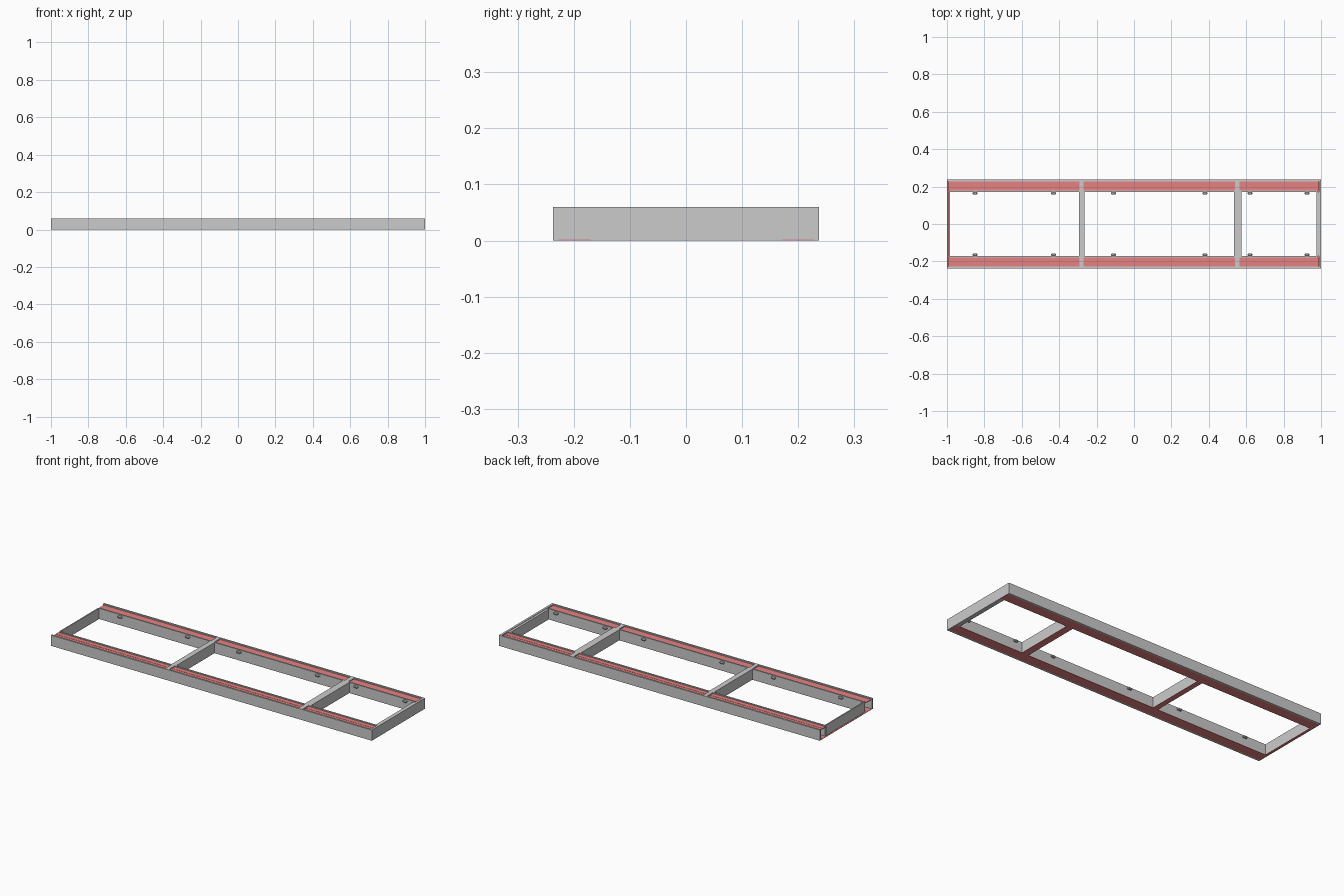
import bpy

if "Cube" in bpy.data.objects:
    bpy.data.objects.remove(bpy.data.objects["Cube"])

red = bpy.data.materials.new("red_lining")
red.diffuse_color = (0.8, 0.22, 0.22, 1)
red.use_nodes = True
red.node_tree.nodes["Principled BSDF"].inputs["Base Color"].default_value = red.diffuse_color

W, H = 0.237, 0.06              # half depth, height
OPEN = 0.17                     # half depth of the openings
WALL = 0.01
BAYS = [(-0.985, -0.295), (-0.265, 0.535), (0.575, 0.975)]
STRIPS = [(-0.995, -0.292), (-0.27, 0.54), (0.565, 0.987)]
TABS = [(-0.85, -0.43), (-0.11, 0.38), (0.62, 0.925)]


def box(name, x, y, z, mat=None, bevel=0):
    bpy.ops.mesh.primitive_cube_add(
        size=1, location=[(a + b) / 2 for a, b in (x, y, z)])
    o = bpy.context.object
    o.name = name
    o.scale = [abs(b - a) for a, b in (x, y, z)]
    bpy.ops.object.transform_apply(location=False, rotation=False, scale=True)
    if mat:
        o.data.materials.append(mat)
    if bevel:
        m = o.modifiers.new("bevel", 'BEVEL')
        m.width = bevel
        m.segments = 1
    return o


def side(s, a, b):
    return tuple(sorted((s * a, s * b)))


for s, n in ((-1, "front"), (1, "back")):
    # Outer long wall and red floor of each rail
    box(n + "_outer_wall", (-1, 1), side(s, W - WALL, W), (0, H))
    box(n + "_rail_floor", (-1, 1), side(s, OPEN, W - WALL), (0, 0.002), red)
    # Inner wall of the rail, facing the openings
    box(n + "_inner_wall", (-0.99, 0.985), side(s, OPEN, 0.178), (0.002, H))
    # Recessed red strips with a small step along the middle
    for i, (a, b) in enumerate(STRIPS):
        box(f"{n}_strip_inner_{i}", (a, b), side(s, 0.178, 0.203), (0.052, 0.055), red)
        box(f"{n}_strip_outer_{i}", (a, b), side(s, 0.203, W - WALL), (0.052, 0.054), red)
    # Small clips inside the openings, near the top
    for pair in TABS:
        for x in pair:
            box(n + "_clip", (x - 0.013, x + 0.013), side(s, OPEN - 0.013, OPEN + 0.002),
                (0.043, 0.055), bevel=0.004)

# Right end: closed
box("right_end_wall", (0.988, 1), (-W + WALL, W - WALL), (0, H))
box("right_end_inner_wall", (0.975, 0.988), (-OPEN, OPEN), (0, H - 0.003))

# Left end: open channel with a red floor and a set-back inner wall
box("left_end_wall", (-0.992, -0.985), (-OPEN, OPEN), (0.002, H))
box("left_end_floor", (-1, -0.985), (-OPEN, OPEN), (0, 0.002), red)

# Cross members with ribs across the rails and a red underside
for i in (0, 1):
    a, b = BAYS[i][1], BAYS[i + 1][0]
    box(f"cross_member_{i}", (a, b), (-OPEN, OPEN), (0.002, H))
    box(f"cross_member_floor_{i}", (a, b), (-OPEN, OPEN), (0, 0.002), red)
    for s in (-1, 1):
        box(f"cross_rib_{i}", (STRIPS[i][1], STRIPS[i + 1][0]),
            side(s, 0.178, W - WALL), (0.002, H))
